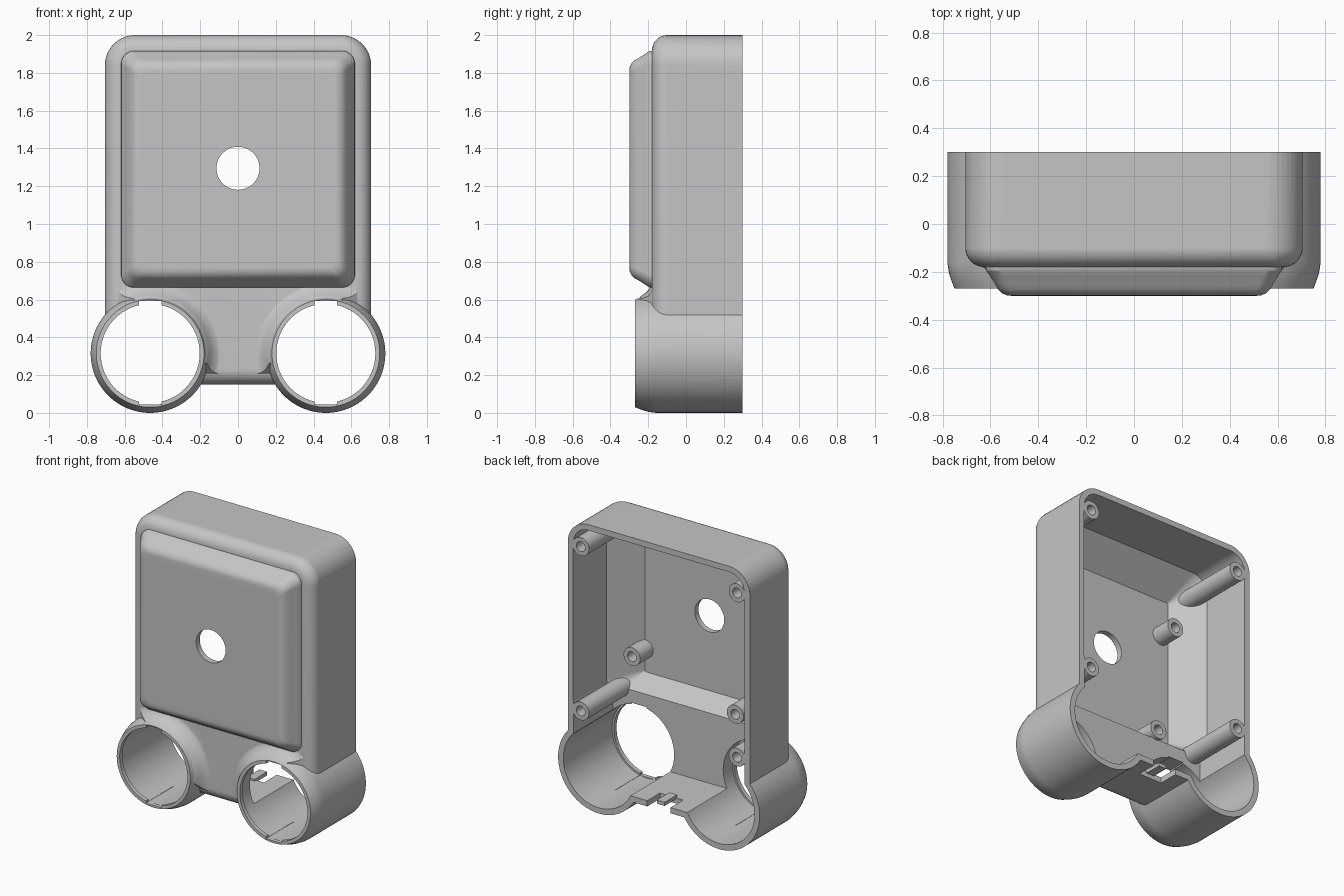
import bpy, bmesh, math
from math import sin, cos, pi

cube = bpy.data.objects.get("Cube")
if cube:
    bpy.data.objects.remove(cube, do_unlink=True)

grey = bpy.data.materials.new("plain_grey")
grey.use_nodes = True
GREY = (0.56, 0.56, 0.56, 1)
grey.diffuse_color = GREY
grey.node_tree.nodes["Principled BSDF"].inputs["Base Color"].default_value = GREY


def circle(y, cx, cz, r, n=64):
    return [(cx + r * cos(2 * pi * i / n), y, cz + r * sin(2 * pi * i / n)) for i in range(n)]


def rounded(y, hx, z0, z1, r, n=10):
    pts = []
    corners = ((hx - r, z1 - r), (r - hx, z1 - r), (r - hx, z0 + r), (hx - r, z0 + r))
    for k, (cx, cz) in enumerate(corners):
        for i in range(n + 1):
            a = pi / 2 * (k + i / n)
            pts.append((cx + r * cos(a), y, cz + r * sin(a)))
    return pts


def loft(name, rings):
    """Closed solid through rings ordered from front to back."""
    bm = bmesh.new()
    loops = [[bm.verts.new(p) for p in ring] for ring in rings]
    n = len(loops[0])
    for a, b in zip(loops, loops[1:]):
        for i in range(n):
            j = (i + 1) % n
            bm.faces.new((a[i], a[j], b[j], b[i]))
    bm.faces.new(loops[0])
    bm.faces.new(loops[-1])
    bmesh.ops.recalc_face_normals(bm, faces=bm.faces)
    bmesh.ops.triangulate(bm, faces=bm.faces)
    me = bpy.data.meshes.new(name)
    bm.to_mesh(me)
    bm.free()
    me.materials.append(grey)
    ob = bpy.data.objects.new(name, me)
    bpy.context.collection.objects.link(ob)
    return ob


def rod(name, x, z, r, y0, y1, n=32):
    return loft(name, [circle(y0, x, z, r, n), circle(y1, x, z, r, n)])


def box(name, x0, x1, y0, y1, z0, z1):
    return loft(name, [[(x0, y, z0), (x1, y, z0), (x1, y, z1), (x0, y, z1)] for y in (y0, y1)])


def combine(target, tool, op):
    """Apply a boolean and discard the tool."""
    mod = target.modifiers.new(op, "BOOLEAN")
    mod.operation, mod.object = op, tool
    before = len(target.data.vertices)
    for solver in ("MANIFOLD", "EXACT"):
        mod.solver = solver
        bpy.context.view_layer.update()
        result = target.evaluated_get(bpy.context.evaluated_depsgraph_get())
        me = bpy.data.meshes.new_from_object(result)
        if len(me.vertices) not in (0, before):
            break
    target.modifiers.clear()
    bm = bmesh.new()
    bm.from_mesh(me)
    bmesh.ops.triangulate(bm, faces=bm.faces)
    bm.to_mesh(me)
    bm.free()
    target.data = me
    bpy.data.objects.remove(tool, do_unlink=True)


TX, TZ, BACK = 0.465, 0.315, 0.30

# Main body with a rounded front edge (back is trimmed flush later)
F = 0.08
rings = []
for i in range(9):
    a = pi / 2 * i / 8
    d = F * (1 - sin(a))
    rings.append(rounded(-0.18 + F * (1 - cos(a)), 0.705 - d, 0.15 + d, 2 - d, 0.16 - d))
rings.append(rounded(0.34, 0.705, 0.15, 2, 0.16))
housing = loft("housing", rings)

# Raised front panel
panel = [(-0.30, 0.11), (-0.298, 0.09), (-0.289, 0.07), (-0.272, 0.053), (-0.25, 0.041),
         (-0.22, 0.022), (-0.195, 0.005), (-0.15, 0)]
combine(housing, loft("panel", [rounded(y, 0.622 - d, 0.66 + d, 1.92 - d, 0.07 - d * 0.3)
                                for y, d in panel]), "UNION")

# Two tubes with a soft flare where they meet the front
flare = [(-0.262, 0.27), (-0.24, 0.303), (-0.215, 0.32), (-0.197, 0.338), (-0.186, 0.356),
         (-0.178, 0.376), (-0.13, 0.376)]
tube = [(-0.27, 0.285), (-0.24, 0.297), (-0.205, 0.308), (-0.16, 0.315), (0.36, 0.315)]
for s in (-1, 1):
    ring = loft("flare", [circle(y, s * TX, TZ, r) for y, r in flare])
    clip = loft("clip", [rounded(-0.28, 0.50, 0.30, 0.80, 0.05), rounded(-0.17, 0.645, 0.20, 0.80, 0.05),
                         rounded(-0.1, 0.645, 0.20, 0.80, 0.05)])
    combine(ring, clip, "INTERSECT")
    combine(housing, ring, "UNION")
    combine(housing, loft("tube", [circle(y, s * TX, TZ, r, 96) for y, r in tube]), "UNION")

# Inner cavity: box, sloped pocket behind the panel, tube bores
cavity = loft("cavity", [rounded(-0.26, 0.50, 0.77, 1.80, 0.01),
                         rounded(-0.07, 0.664, 0.63, 1.96, 0.12),
                         rounded(0.44, 0.664, 0.63, 1.96, 0.12)])
combine(cavity, box("lower_room", -0.662, 0.662, -0.14, 0.45, 0.19, 0.69), "UNION")
for s in (-1, 1):
    combine(cavity, rod("bore", s * TX, TZ, 0.275, -0.24, 0.46 + s * 0.01, 96), "UNION")

# Screw posts stay standing inside the cavity
posts = [(s * 0.605, z, 0.6) for s in (-1, 1) for z in (0.68, 1.83)]
posts += [(0.50, 0.93, -0.115), (-0.44, 1.54, -0.115), (-0.30, 0.74, -0.115)]
for x, z, top in posts:
    combine(cavity, rod("post", x, z, 0.064, -0.4, top), "DIFFERENCE")
combine(housing, cavity, "DIFFERENCE")
combine(housing, box("back_trim", -1, 1, BACK, 1, -0.5, 2.5), "DIFFERENCE")
for x, z, top in posts:
    end = min(top, BACK)
    depth = 0.3 if top > 0 else 0.1
    combine(housing, rod("screw_hole", x, z, 0.034, end - depth, end + 0.05, 24), "DIFFERENCE")

# Front openings with key slots, and the panel hole
for s in (-1, 1):
    combine(housing, rod("opening", s * TX, TZ, 0.262, -0.4, 0.1, 96), "DIFFERENCE")
    combine(housing, box("key_slot", s * TX - 0.06, s * TX + 0.06, -0.4, 0.03, 0.045, 0.593), "DIFFERENCE")
combine(housing, rod("panel_hole", 0, 1.295, 0.114, -0.4, 0, 48), "DIFFERENCE")

# Cable notch in the bottom wall, with a small tongue
combine(housing, box("cable_notch", -0.09, 0.09, 0.16, 0.4, 0.1, 0.25), "DIFFERENCE")
box("cable_tongue", -0.03, 0.03, 0.14, 0.28, 0.178, 0.203)

# Smooth shading with sharp edges kept, flat areas kept flat
bpy.ops.object.select_all(action="DESELECT")
housing.select_set(True)
bpy.context.view_layer.objects.active = housing
bpy.ops.object.shade_smooth_by_angle(angle=math.radians(30))
flatten = housing.modifiers.new("flat_areas", "WEIGHTED_NORMAL")
flatten.keep_sharp = True
